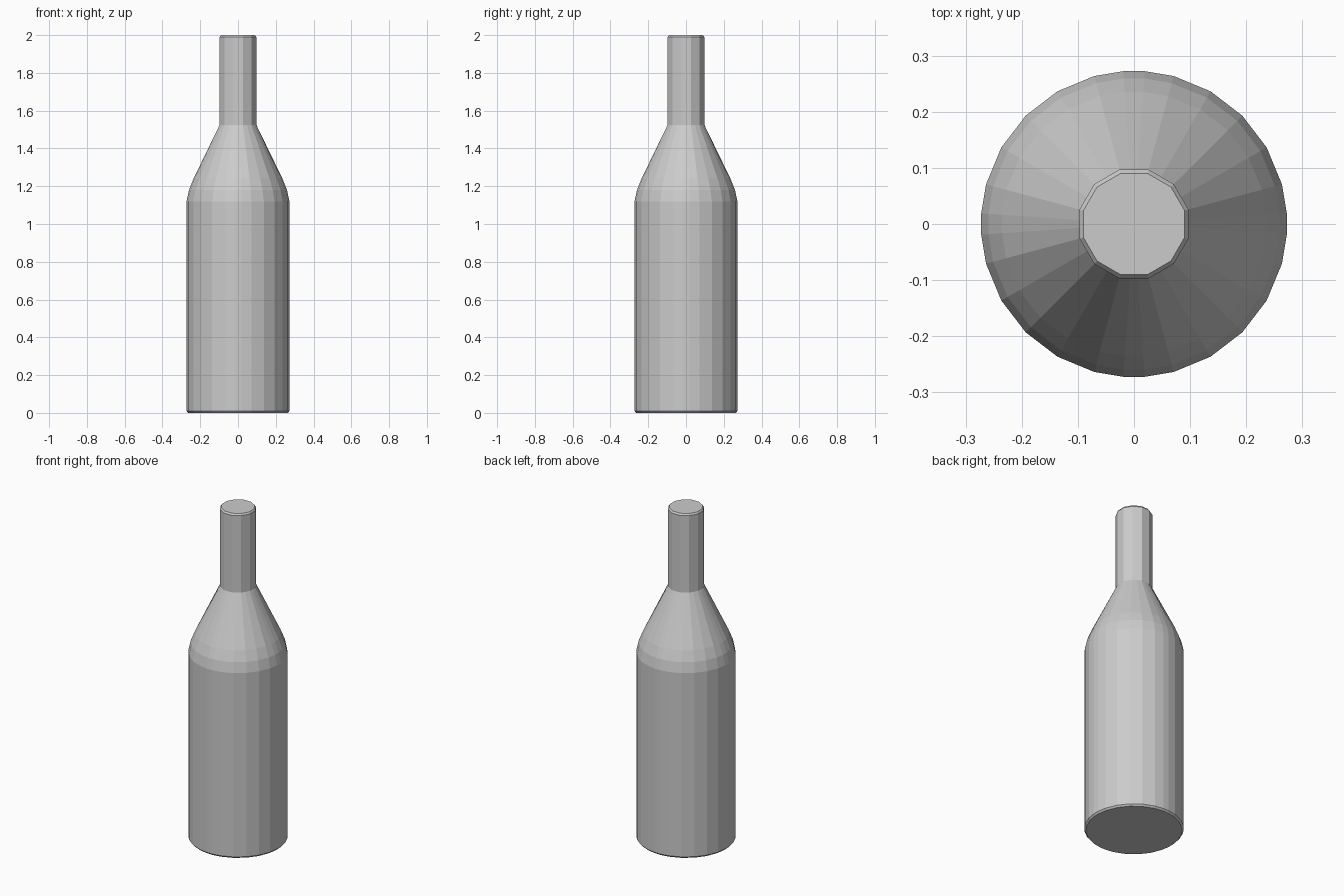
import bpy
import bmesh
from math import radians, cos, sin

cube = bpy.data.objects.get("Cube")
if cube:
    bpy.data.objects.remove(cube, do_unlink=True)

GREY = (0.6, 0.6, 0.6, 1)
mat = bpy.data.materials.new("plain grey")
mat.use_nodes = True
mat.diffuse_color = GREY
bsdf = mat.node_tree.nodes["Principled BSDF"]
bsdf.inputs["Base Color"].default_value = GREY
bsdf.inputs["Roughness"].default_value = 0.6

# Facet directions: every 15 degrees, with the four cardinal corners chamfered
angles = []
for step in range(24):
    a = step * 15
    angles += [a - 4, a + 4] if a % 90 == 0 else [a]


def body_radius(r, a):
    return r


def neck_radius(r, a):
    # Distance to a twelve-sided outline whose flats face the axes
    return r / cos(radians((a + 15) % 30 - 15))


# Profile from the base to the mouth: radius, height, outline
PROFILE = [
    (0.264, 0.0, body_radius),
    (0.273, 0.01, body_radius),
    (0.273, 1.12, body_radius),
    (0.26, 1.18, body_radius),
    (0.236, 1.24, body_radius),
    (0.097, 1.525, neck_radius),
    (0.097, 1.99, neck_radius),
    (0.09, 2.0, neck_radius),
]

# Bottle: closed rings joined from base to mouth
bm = bmesh.new()
rings = []
for r, z, outline in PROFILE:
    ring = []
    for a in angles:
        d = outline(r, a)
        ring.append(bm.verts.new((d * cos(radians(a)), d * sin(radians(a)), z)))
    rings.append(ring)

count = len(angles)
for low, high in zip(rings, rings[1:]):
    for i in range(count):
        j = (i + 1) % count
        bm.faces.new((low[i], low[j], high[j], high[i]))
bm.faces.new(rings[0][::-1])
bm.faces.new(rings[-1])
bmesh.ops.recalc_face_normals(bm, faces=bm.faces)

mesh = bpy.data.meshes.new("bottle")
bm.to_mesh(mesh)
bm.free()
mesh.materials.append(mat)
bottle = bpy.data.objects.new("bottle", mesh)
bpy.context.collection.objects.link(bottle)
